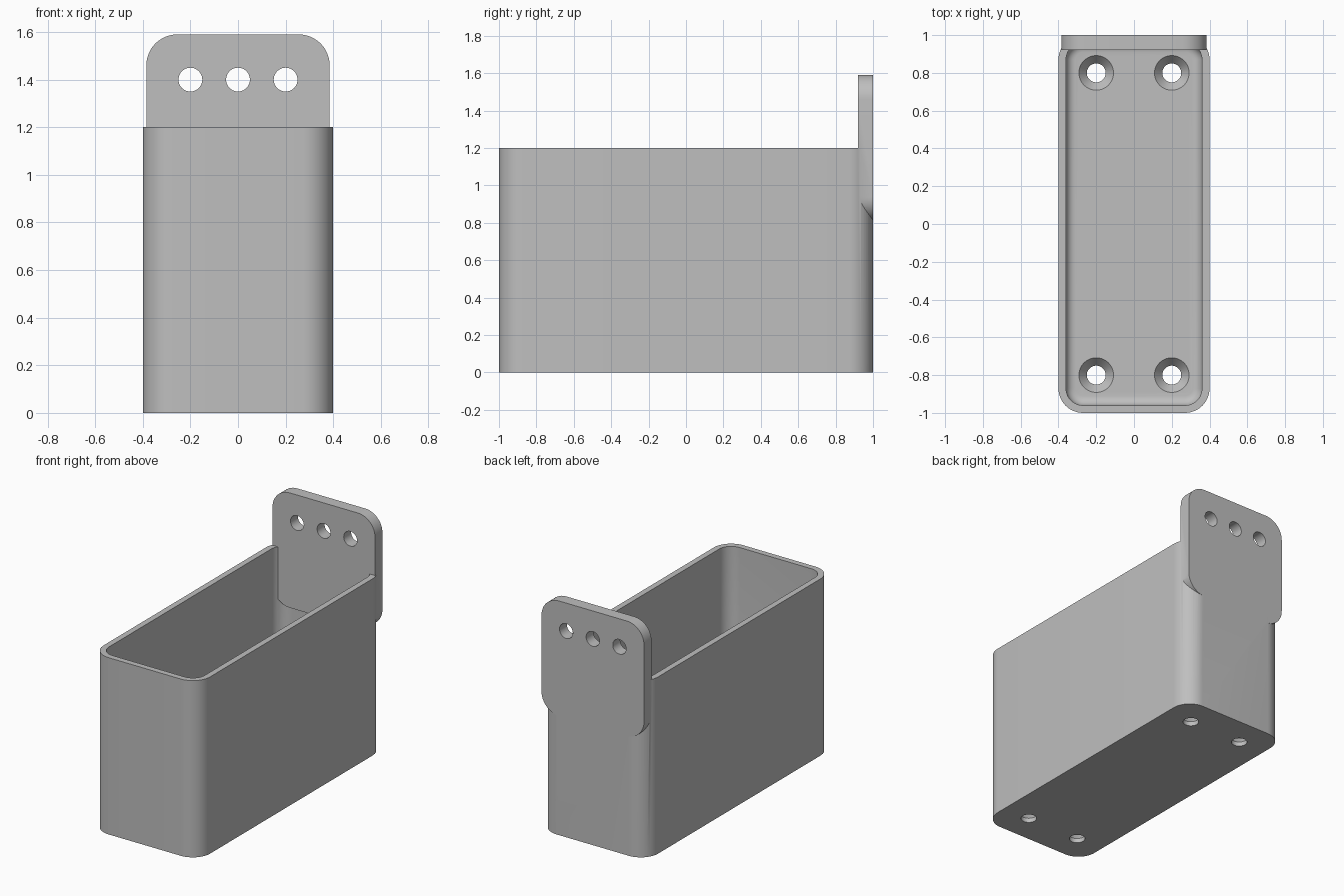
import bpy, bmesh, math
from mathutils import Matrix, Vector

cube = bpy.data.objects.get("Cube")
if cube:
    bpy.data.objects.remove(cube)

grey = bpy.data.materials.new("plain_grey")
grey.use_nodes = True
tone = (0.52, 0.52, 0.52, 1)
grey.diffuse_color = tone
grey.node_tree.nodes["Principled BSDF"].inputs["Base Color"].default_value = tone


def make_object(name, bm):
    bmesh.ops.recalc_face_normals(bm, faces=bm.faces)
    mesh = bpy.data.meshes.new(name)
    bm.to_mesh(mesh)
    bm.free()
    mesh.materials.append(grey)
    obj = bpy.data.objects.new(name, mesh)
    bpy.context.collection.objects.link(obj)
    return obj


def rounded_prism(name, half_w, half_l, radius, low, high, fillet=0, turn=None):
    """Rounded rectangle extruded along z, with an optional bottom fillet."""
    bm = bmesh.new()
    steps = 12
    verts = []
    for corner, (sx, sy) in enumerate([(1, 1), (-1, 1), (-1, -1), (1, -1)]):
        for i in range(steps + 1):
            a = math.pi / 2 * (corner + i / steps)
            verts.append(bm.verts.new((sx * (half_w - radius) + radius * math.cos(a),
                                       sy * (half_l - radius) + radius * math.sin(a), low)))
    base = bm.faces.new(verts)
    rim = list(base.edges)
    top = bmesh.ops.extrude_face_region(bm, geom=[base], use_keep_orig=True)["geom"]
    bmesh.ops.translate(bm, vec=(0, 0, high - low),
                        verts=[g for g in top if isinstance(g, bmesh.types.BMVert)])
    bmesh.ops.recalc_face_normals(bm, faces=bm.faces)
    if fillet:
        bmesh.ops.bevel(bm, geom=rim, offset=fillet, segments=6, profile=0.5, affect='EDGES')
    if turn:
        bm.transform(turn)
    return make_object(name, bm)


def cone(name, r_low, r_high, depth, matrix):
    bm = bmesh.new()
    bmesh.ops.create_cone(bm, cap_ends=True, segments=48, radius1=r_low,
                          radius2=r_high, depth=depth, matrix=matrix)
    return make_object(name, bm)


def combine(target, tool, operation):
    mod = target.modifiers.new(operation.lower(), 'BOOLEAN')
    mod.operation = operation
    mod.solver = 'EXACT'
    mod.object = tool
    graph = bpy.context.evaluated_depsgraph_get()
    graph.update()
    result = bpy.data.meshes.new_from_object(target.evaluated_get(graph))
    target.modifiers.clear()
    target.data = result
    bpy.data.objects.remove(tool)


# Open bin with a filleted floor
FLOOR = 0.08
holder = rounded_prism("bin_with_back_plate", 0.40, 1.0, 0.13, 0, 1.2)
cavity = rounded_prism("cavity_cutter", 0.36, 0.96, 0.09, FLOOR, 1.4, fillet=0.05)
combine(holder, cavity, 'DIFFERENCE')

# Rounded hanging plate, turned upright and set into the back wall
upright = Matrix.Translation((0, 1.0, 1.2)) @ Matrix.Rotation(math.pi / 2, 4, 'X')
plate = rounded_prism("back_plate", 0.385, 0.39, 0.13, 0, 0.08, turn=upright)
combine(holder, plate, 'UNION')

# Three hanging holes
for x in (-0.2, 0, 0.2):
    place = Matrix.Translation((x, 0.96, 1.4)) @ Matrix.Rotation(math.pi / 2, 4, 'X')
    combine(holder, cone("hanging_hole_cutter", 0.05, 0.05, 0.3, place), 'DIFFERENCE')

# Four countersunk floor holes
SINK = 0.05
for x in (-0.2, 0.2):
    for y in (-0.8, 0.8):
        shaft = Matrix.Translation((x, y, FLOOR / 2))
        combine(holder, cone("shaft_cutter", 0.05, 0.05, 0.3, shaft), 'DIFFERENCE')
        # The cone runs slightly above the floor so that it cuts cleanly
        sink = Matrix.Translation((x, y, FLOOR - SINK / 2 + 0.005))
        combine(holder, cone("countersink_cutter", 0.05, 0.1, SINK + 0.01, sink), 'DIFFERENCE')

# Smooth curves with crisp edges
bpy.ops.object.select_all(action='DESELECT')
holder.select_set(True)
bpy.context.view_layer.objects.active = holder
bpy.ops.object.shade_smooth_by_angle(angle=math.radians(30))
